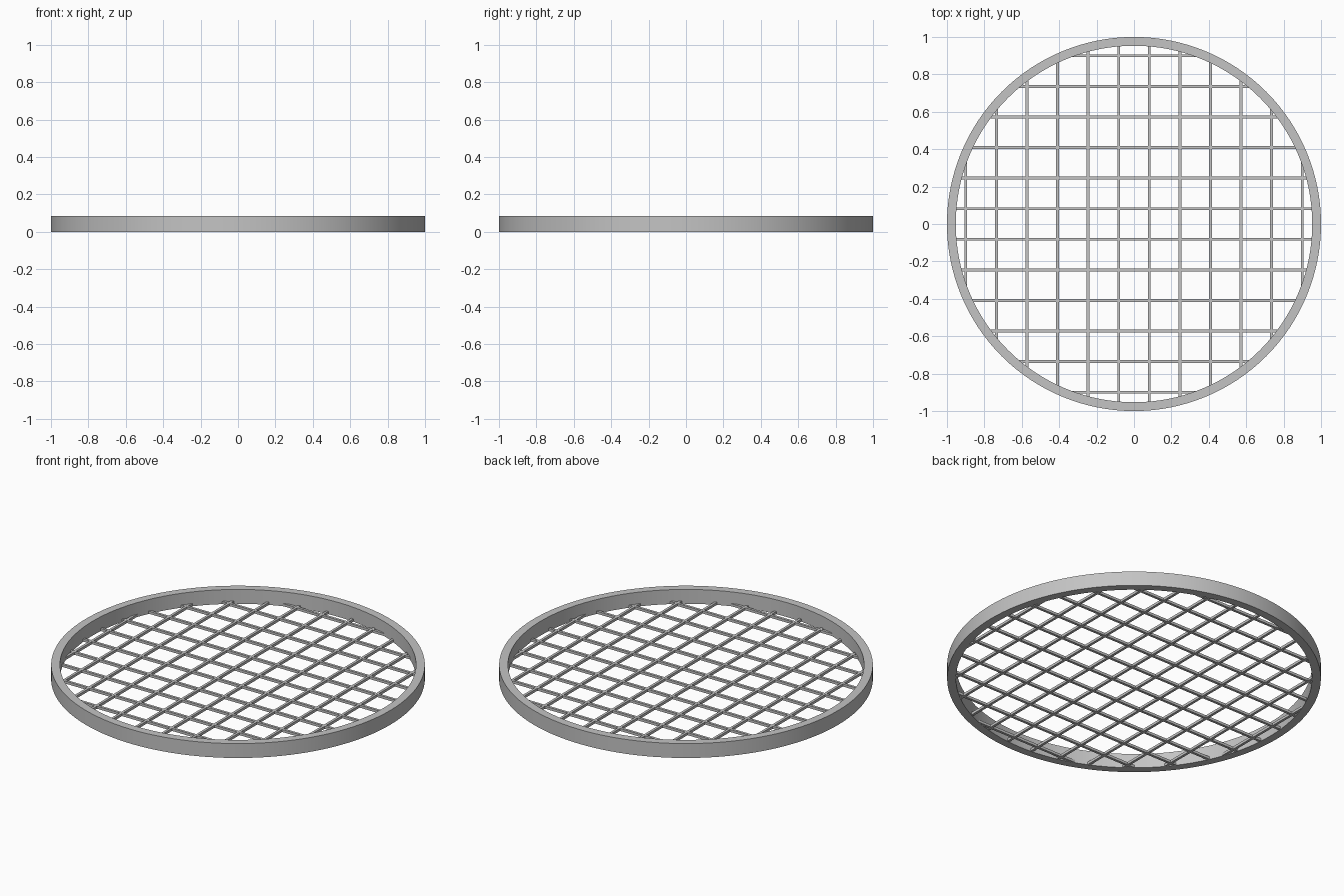
import bpy
import bmesh
import math

cube = bpy.data.objects.get("Cube")
if cube:
    bpy.data.objects.remove(cube, do_unlink=True)

OUTER, INNER, HEIGHT = 1.0, 0.953, 0.085
BAR, BAR_Z, PITCH, COUNT = 0.015, 0.009, 0.1635, 12

grey = bpy.data.materials.new("steel grey")
grey.use_nodes = True
colour = (0.55, 0.55, 0.55, 1)
grey.diffuse_color = colour
grey.node_tree.nodes["Principled BSDF"].inputs["Base Color"].default_value = colour


def add_rim(segments=128):
    """Spin a rectangular section into a hoop."""
    bm = bmesh.new()
    section = [(INNER, 0), (OUTER, 0), (OUTER, HEIGHT), (INNER, HEIGHT)]
    rings = []
    for i in range(segments):
        a = math.tau * i / segments
        rings.append([bm.verts.new((r * math.cos(a), r * math.sin(a), z))
                      for r, z in section])
    for i, ring in enumerate(rings):
        following = rings[(i + 1) % segments]
        for j in range(4):
            k = (j + 1) % 4
            bm.faces.new((ring[j], following[j], following[k], ring[k]))
    bmesh.ops.recalc_face_normals(bm, faces=bm.faces)
    mesh = bpy.data.meshes.new("rim")
    bm.to_mesh(mesh)
    bm.free()
    rim = bpy.data.objects.new("rim", mesh)
    bpy.context.collection.objects.link(rim)
    mesh.materials.append(grey)
    bpy.ops.object.select_all(action="DESELECT")
    rim.select_set(True)
    bpy.context.view_layer.objects.active = rim
    bpy.ops.object.shade_smooth_by_angle(angle=math.radians(30))


def add_bar(name, offset, along_x):
    """Square bar whose ends are buried in the rim."""
    reach = math.sqrt(0.97 ** 2 - offset ** 2)
    location = (0, offset, BAR_Z) if along_x else (offset, 0, BAR_Z)
    bpy.ops.mesh.primitive_cube_add(size=1, location=location)
    bar = bpy.context.object
    bar.name = name
    bar.scale = (2 * reach, BAR, BAR) if along_x else (BAR, 2 * reach, BAR)
    bpy.ops.object.transform_apply(location=False, rotation=False, scale=True)
    bar.data.materials.append(grey)


add_rim()

# Crossing grid of bars
for n in range(COUNT):
    offset = (n - (COUNT - 1) / 2) * PITCH
    add_bar(f"cross_bar_{n + 1}", offset, True)
    add_bar(f"long_bar_{n + 1}", offset, False)
